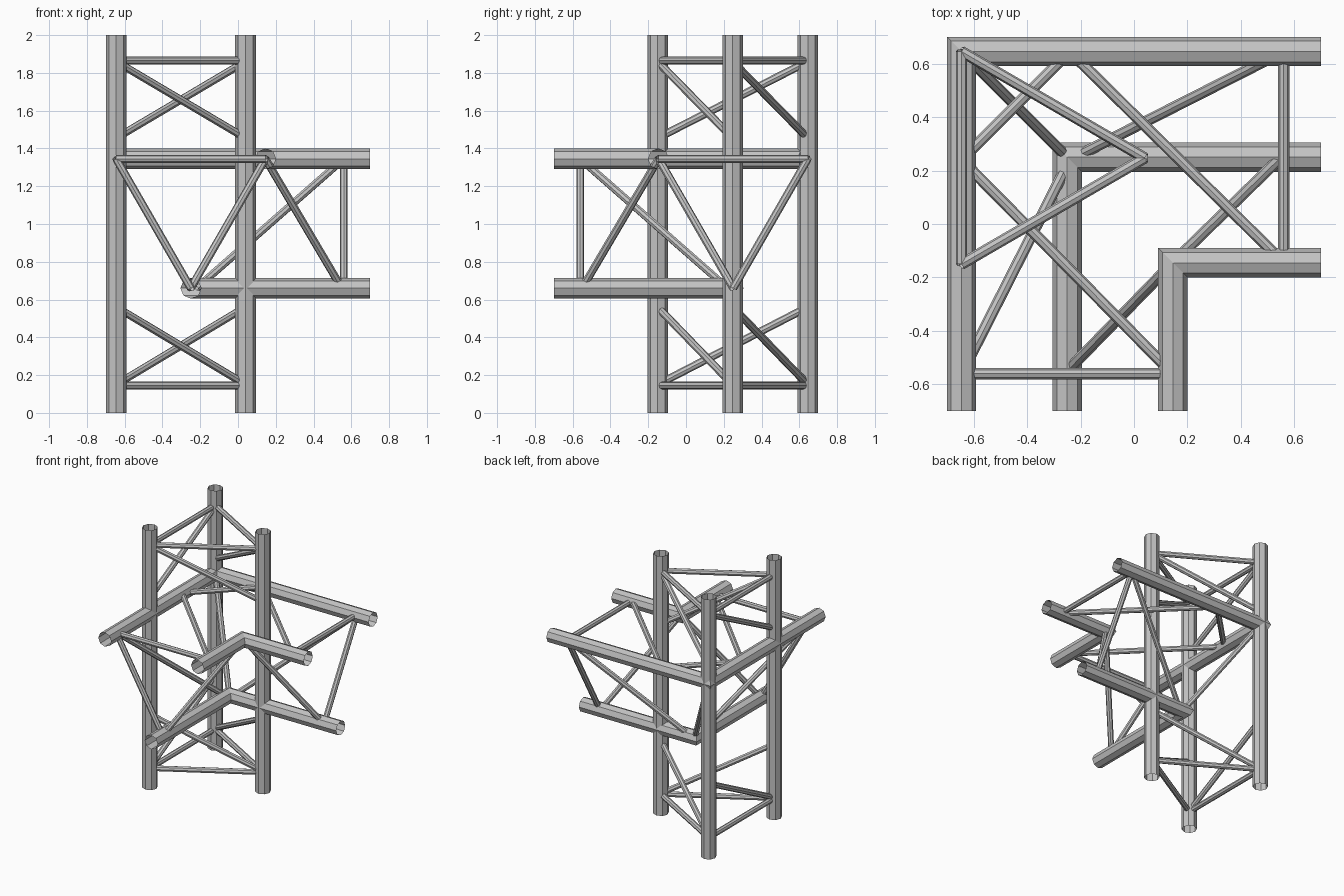
import bpy, bmesh, math
from mathutils import Vector

cube = bpy.data.objects.get("Cube")
if cube:
    bpy.data.objects.remove(cube, do_unlink=True)

metal = bpy.data.materials.new("aluminium_grey")
metal.use_nodes = True
GREY = (0.55, 0.55, 0.55, 1)
metal.diffuse_color = GREY
metal.node_tree.nodes["Principled BSDF"].inputs["Base Color"].default_value = GREY

SIDES = 8
MAIN_R, BRACE_R = 0.055, 0.021


def tube(name, points, radius):
    """Open faceted tube swept along a polyline, with mitred corners."""
    pts = [Vector(p) for p in points]
    dirs = [(b - a).normalized() for a, b in zip(pts, pts[1:])]
    d = dirs[0]
    up = Vector((0, 1, 0)) if abs(d.z) > 0.99 else Vector((0, 0, 1))
    side = d.cross(up).normalized()
    up = side.cross(d)
    bm = bmesh.new()
    rings = []
    for i, p in enumerate(pts):
        d_out = dirs[min(i, len(dirs) - 1)]
        n = dirs[max(i - 1, 0)] + d_out
        ring = []
        for k in range(SIDES):
            a = math.tau * k / SIDES
            o = radius * (math.cos(a) * side + math.sin(a) * up)
            # Slide along the first leg onto the mitre plane, or keep square
            if 0 < i < len(pts) - 1:
                o -= d * (o.dot(n) / d.dot(n))
            elif i == len(pts) - 1:
                u = d_out.cross(up)
                o = radius * (math.cos(a) * u + math.sin(a) * up)
            ring.append(bm.verts.new(p + o))
        rings.append(ring)
    for r0, r1 in zip(rings, rings[1:]):
        for k in range(SIDES):
            j = (k + 1) % SIDES
            bm.faces.new((r0[k], r0[j], r1[j], r1[k]))
    bmesh.ops.recalc_face_normals(bm, faces=bm.faces)
    # Make the open shell face outwards
    f = bm.faces[0] if not bm.faces.ensure_lookup_table() else None
    axis_point = pts[0] + d * (f.calc_center_median() - pts[0]).dot(d)
    if f.normal.dot(f.calc_center_median() - axis_point) < 0:
        bmesh.ops.reverse_faces(bm, faces=bm.faces)
    mesh = bpy.data.meshes.new(name)
    bm.to_mesh(mesh)
    bm.free()
    mesh.materials.append(metal)
    obj = bpy.data.objects.new(name, mesh)
    bpy.context.collection.objects.link(obj)
    return obj


# Main dimensions
END = 0.7
OUT, MID, INN = 0.645, 0.25, 0.145
HIGH, LOW = 1.345, 0.66
NEAR = 0.56

# Three upright tubes on a triangle
posts = {"back": (-OUT, OUT), "front": (-OUT, -INN - 0.005), "side": (0.04, 0.247)}
for name, (x, y) in posts.items():
    tube(name + "_upright", [(x, y, 0), (x, y, 2)], MAIN_R)

# Three horizontal elbows with mitred corners
for name, c, z in (("outer", -OUT, HIGH), ("inner", INN, HIGH), ("lower", -MID, LOW)):
    tube(name + "_elbow", [(c, -END, z), (c, -c, z), (END, -c, z)], MAIN_R)

# Bracing between uprights: a level triangle and cyclic diagonals, top and bottom
cycle = [("front", "side"), ("side", "back"), ("back", "front")]
for level, z_flat, z_hi, z_lo in (("top", 1.865, 1.86, 1.455), ("bottom", 0.145, 0.56, 0.15)):
    for a, b in cycle:
        tube(f"{level}_{a}_rail", [(*posts[a], z_flat), (*posts[b], z_flat)], BRACE_R)
        tube(f"{level}_{a}_diagonal", [(*posts[a], z_hi), (*posts[b], z_lo)], BRACE_R)

# Bracing on the forward arm, mirrored across the corner for the sideways arm
arm = {
    "end_rail": [(-OUT, -NEAR, HIGH), (INN, -NEAR, HIGH)],
    "end_strut": [(-OUT, -NEAR, HIGH), (-MID, -NEAR, LOW)],
    "level_diagonal": [(-OUT, 0.24, HIGH), (INN, -NEAR, HIGH)],
    "outer_diagonal": [(-OUT, -NEAR, HIGH), (-MID, 0.22, LOW)],
    "inner_diagonal": [(INN, -INN, HIGH), (-MID, -NEAR + 0.01, LOW)],
}
for name, pts in arm.items():
    tube("forward_" + name, pts, BRACE_R)
    tube("sideways_" + name, [(-y, -x, z) for x, y, z in pts], BRACE_R)

# Corner braces
tube("corner_rail", [(-OUT, 0.24, HIGH), (-0.24, OUT, HIGH)], BRACE_R)
tube("corner_strut", [(-OUT, OUT, HIGH), (-MID, MID, LOW)], BRACE_R)
